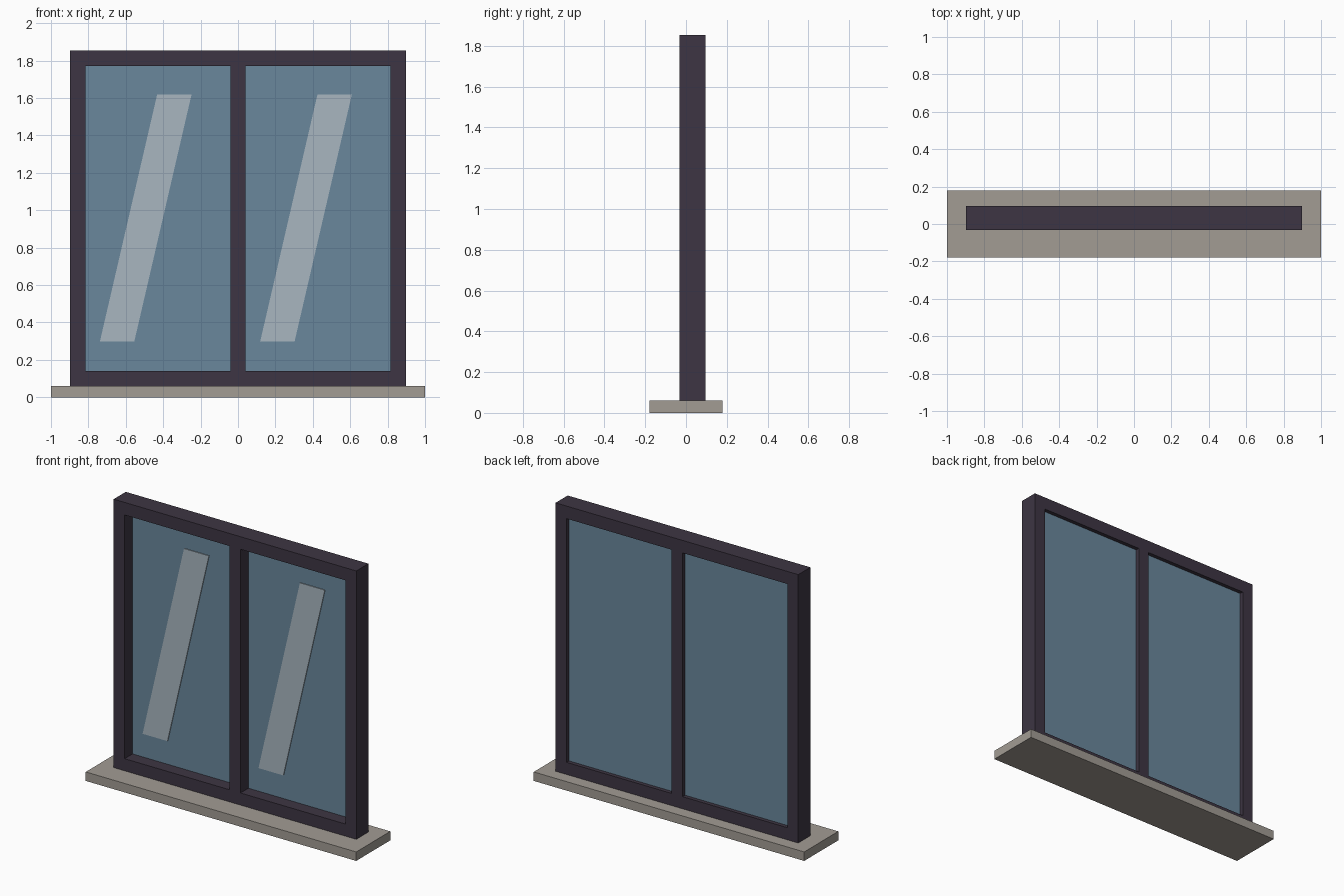
import bpy
import bmesh
from mathutils import Vector

default = bpy.data.objects.get("Cube")
if default:
    bpy.data.objects.remove(default, do_unlink=True)


def material(name, rgb):
    mat = bpy.data.materials.new(name)
    mat.use_nodes = True
    colour = (*rgb, 1)
    mat.diffuse_color = colour
    bsdf = mat.node_tree.nodes["Principled BSDF"]
    bsdf.inputs["Base Color"].default_value = colour
    bsdf.inputs["Roughness"].default_value = 0.6
    return mat


DARK = material("dark frame", (0.047, 0.036, 0.056))
BLUE = material("blue glass", (0.144, 0.242, 0.332))
PALE = material("pale reflection", (0.392, 0.468, 0.527))
STONE = material("grey stone", (0.361, 0.332, 0.296))


def extruded(name, faces, y_front, y_back, mat):
    """Extrude flat faces, given as loops of (x, z), from front to back."""
    bm = bmesh.new()
    for loop in faces:
        bm.faces.new([bm.verts.new((x, y_front, z)) for x, z in loop])
    bmesh.ops.remove_doubles(bm, verts=bm.verts, dist=0.0001)
    front = bm.faces[:]
    result = bmesh.ops.extrude_face_region(bm, geom=front, use_keep_orig=True)
    moved = [v for v in result["geom"] if isinstance(v, bmesh.types.BMVert)]
    bmesh.ops.translate(bm, verts=moved, vec=Vector((0, y_back - y_front, 0)))
    bmesh.ops.recalc_face_normals(bm, faces=bm.faces)
    mesh = bpy.data.meshes.new(name)
    bm.to_mesh(mesh)
    bm.free()
    mesh.materials.append(mat)
    obj = bpy.data.objects.new(name, mesh)
    bpy.context.collection.objects.link(obj)
    return obj


def rect(x0, x1, z0, z1):
    return [(x0, z0), (x1, z0), (x1, z1), (x0, z1)]


# Main dimensions
OUTER, PANE_OUT, PANE_IN = 0.897, 0.816, 0.041
SILL_TOP, PANE_LOW, PANE_HIGH, TOP = 0.06, 0.141, 1.77, 1.854
FRAME_FRONT, FRAME_BACK = -0.032, 0.096
GLASS_FRONT, GLASS_BACK = 0.052, 0.07

# Stone sill
extruded("sill", [rect(-1, 1, 0, SILL_TOP)], -0.18, 0.18, STONE)

# Frame: a grid of cells with the two pane cells left open
xs = [-OUTER, -PANE_OUT, -PANE_IN, PANE_IN, PANE_OUT, OUTER]
zs = [SILL_TOP, PANE_LOW, PANE_HIGH, TOP]
cells = [rect(xs[i], xs[i + 1], zs[j], zs[j + 1])
         for i in range(5) for j in range(3)
         if not (j == 1 and i in (1, 3))]
extruded("window_frame", cells, FRAME_FRONT, FRAME_BACK, DARK)

# Glass panes, each with a slanted reflection plate on the front
centre = (PANE_OUT + PANE_IN) / 2
half = (PANE_OUT - PANE_IN) / 2
for side, cx in (("right", -centre), ("left", centre)):
    extruded(side + "_glass", [rect(cx - half, cx + half, PANE_LOW, PANE_HIGH)],
             GLASS_FRONT, GLASS_BACK, BLUE)
    mid, width, lean = cx - 0.065, 0.092, 0.153
    low, high = 0.298, 1.618
    streak = [(mid - lean - width, low), (mid - lean + width, low),
              (mid + lean + width, high), (mid + lean - width, high)]
    extruded(side + "_reflection", [streak], GLASS_FRONT - 0.005, GLASS_FRONT, PALE)
